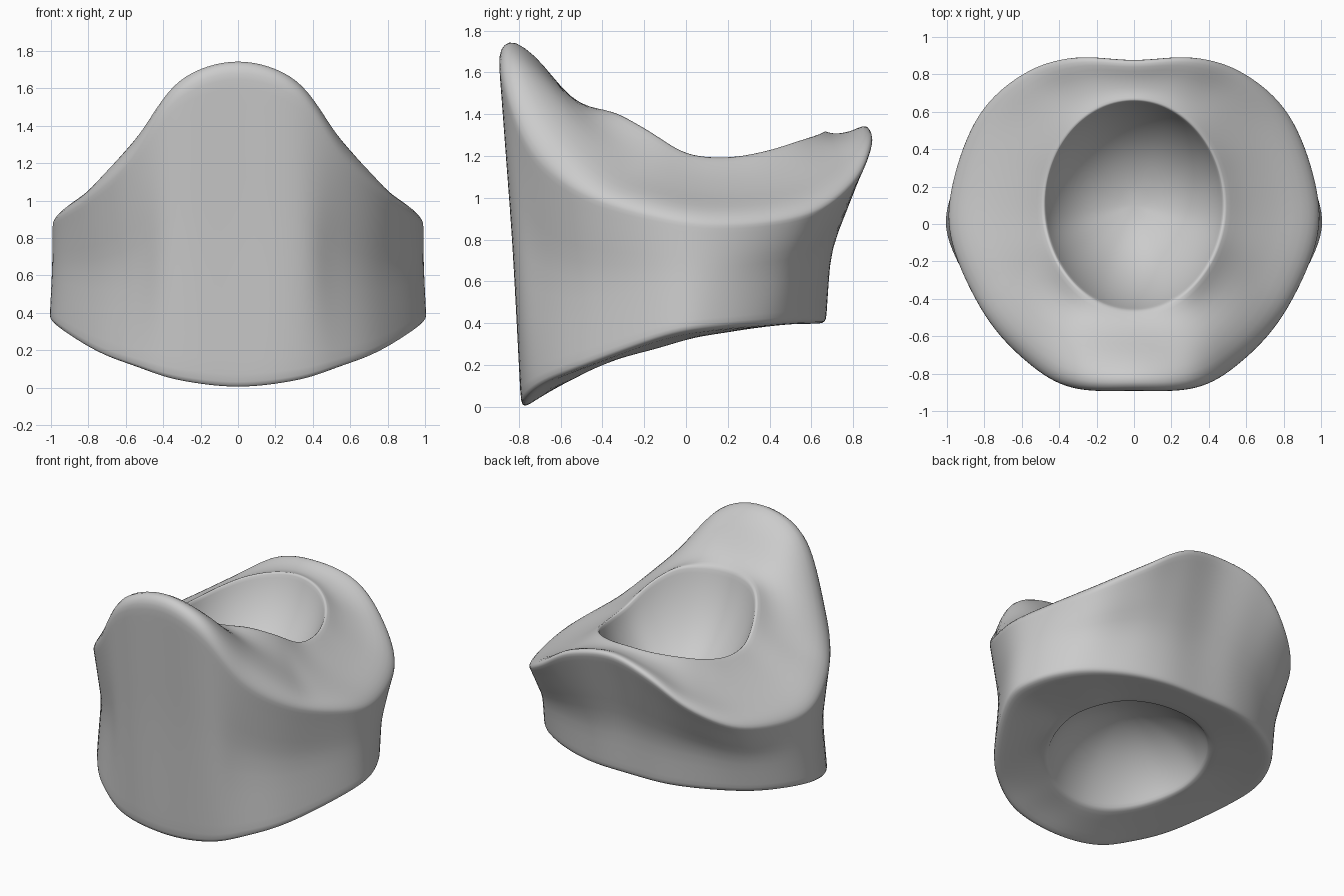
import bpy, bmesh, math
from mathutils import Vector

if "Cube" in bpy.data.objects:
    bpy.data.objects.remove(bpy.data.objects["Cube"])

SUB = 4  # spline steps between control points around each ring


def ring(half):
    """Mirror a front-to-back half outline and smooth it into a closed ring."""
    pts = [Vector(p) for p in half]
    pts += [Vector((-p.x, p.y, p.z)) for p in pts[-2:0:-1]]
    n, out = len(pts), []
    for i in range(n):
        a, b, c, d = (pts[(i + k) % n] for k in (-1, 0, 1, 2))
        for s in range(SUB):
            t = s / SUB
            out.append(0.5 * (2 * b + (c - a) * t + (2 * a - 5 * b + 4 * c - d) * t * t
                              + (3 * b - a - 3 * c + d) * t ** 3))
    return out


def mix(a, b, t, dz=0.0, front_dz=None):
    """Blend two rings, with a height offset that may differ at the front."""
    out = []
    for p, q in zip(a, b):
        w = max(0, min(1, (-p.y - .4) / .4))
        h = dz if front_dz is None else dz + (front_dz - dz) * w
        out.append(p.lerp(q, t) + Vector((0, 0, h)))
    return out


def oval(cy, rx, ry, heights):
    n = len(heights) - 1
    return ring([(rx * math.sin(math.pi * i / n) if 0 < i < n else 0,
                  cy - ry * math.cos(math.pi * i / n), z) for i, z in enumerate(heights)])


def bowl(edge, cy, zc):
    """Rounded recess rings from its edge towards its centre."""
    c = Vector((0, cy, zc))
    rings = []
    for s in (0.985, 0.93, 0.82, 0.65, 0.45, 0.22):
        k = (1 - math.sqrt(1 - (.95 * s) ** 2)) / (1 - math.sqrt(1 - .95 ** 2))
        rings.append([Vector((p.x * s, cy + (p.y - cy) * s, zc + (p.z - zc) * k)) for p in edge])
    return rings, c


# outer rim, waist and base outlines, front to back
rim = ring([(0, -.895, 1.70), (.33, -.88, 1.585), (.57, -.745, 1.25), (.80, -.49, 1.04),
            (.975, -.1, .92), (.97, .22, .89), (.83, .59, .94), (.59, .81, 1.09),
            (.32, .895, 1.27), (0, .88, 1.335)])
waist = ring([(0, -.83, .85), (.33, -.82, .8), (.50, -.70, .7), (.74, -.475, .64),
              (.97, -.1, .65), (.97, .18, .65), (.79, .48, .68), (.53, .63, .74),
              (.27, .69, .76), (0, .69, .78)])
base = ring([(0, -.79, .03), (.32, -.78, .065), (.54, -.70, .13), (.765, -.50, .215),
             (.99, -.1, .36), (.98, .15, .40), (.83, .4, .42), (.58, .57, .43),
             (.3, .66, .43), (0, .67, .43)])

# recess edges on top and underneath
top_hole = oval(.1, .48, .56, [1.44, 1.44, 1.425, 1.345, 1.235, 1.215, 1.245, 1.29, 1.32, 1.335])
low_hole = oval(-.06, .55, .48, [.15, .16, .2, .25, .29, .34, .37, .4, .41, .41])
top_bowl, top_c = bowl(top_hole, .1, .83)
low_bowl, low_c = bowl(low_hole, -.06, .62)

# stack of rings from the lower recess, around the wall, into the upper recess
rings = low_bowl[::-1] + [low_hole, mix(low_hole, base, .12, -.005)]
rings += [mix(low_hole, base, t, a, b) for t, a, b in
          ((.5, -.01, -.01), (.83, -.015, -.045), (.94, -.015, -.04))]
rings += [base, mix(base, waist, .12), mix(base, waist, .5), waist,
          mix(waist, rim, .35, -.01), mix(waist, rim, .7), mix(waist, rim, .92), rim]
rings += [mix(rim, top_hole, t, a, b) for t, a, b in
          ((.05, .022, .065), (.17, .025, .115), (.4, .0, .1), (.58, -.01, .05),
           (.78, -.015, 0), (.94, -.005, 0))]
rings += [top_hole] + top_bowl

bm = bmesh.new()
loops = [[bm.verts.new(p) for p in r] for r in rings]
n = len(loops[0])
for a, b in zip(loops, loops[1:]):
    for i in range(n):
        j = (i + 1) % n
        bm.faces.new((a[i], a[j], b[j], b[i]))
for loop, c in ((loops[0], low_c), (loops[-1], top_c)):
    v = bm.verts.new(c)
    for i in range(n):
        bm.faces.new((loop[i], loop[(i + 1) % n], v))
bmesh.ops.recalc_face_normals(bm, faces=bm.faces)

# stand on the ground
low = min(v.co.z for v in bm.verts)
bmesh.ops.translate(bm, verts=bm.verts, vec=(0, 0, -low))
for f in bm.faces:
    f.smooth = True
me = bpy.data.meshes.new("saddle_body")
bm.to_mesh(me)
bm.free()
body = bpy.data.objects.new("saddle_body", me)
bpy.context.collection.objects.link(body)
mod = body.modifiers.new("smooth", 'SUBSURF')
mod.levels = mod.render_levels = 1
